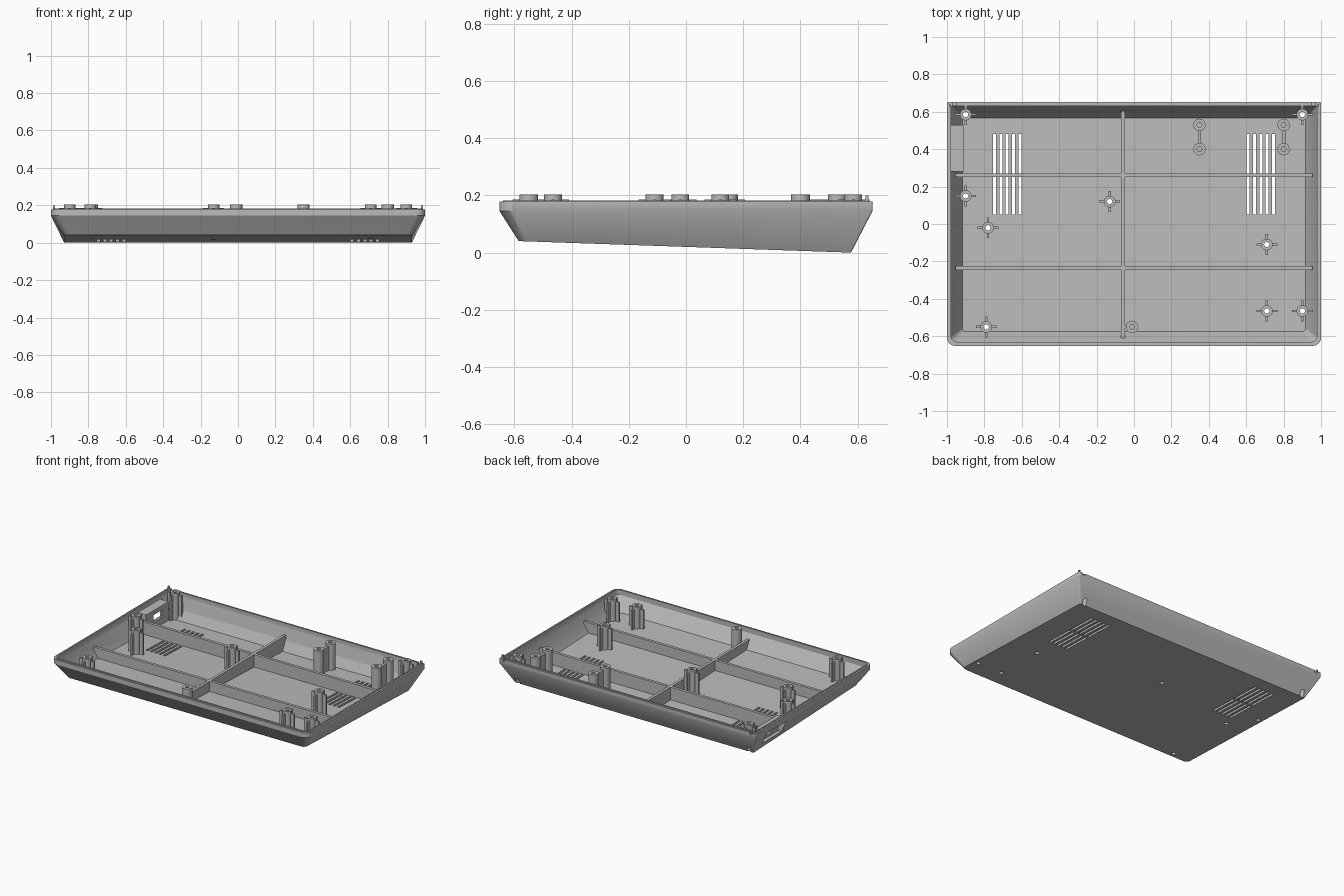
import bpy, bmesh, math
from mathutils import Matrix, Vector

cube = bpy.data.objects.get("Cube")
if cube:
    bpy.data.objects.remove(cube, do_unlink=True)

grey = bpy.data.materials.new("grey plastic")
grey.use_nodes = True
grey.diffuse_color = (0.5, 0.5, 0.5, 1)
grey.node_tree.nodes["Principled BSDF"].inputs["Base Color"].default_value = (0.5, 0.5, 0.5, 1)


def finish(bm, name, helper=False):
    bmesh.ops.recalc_face_normals(bm, faces=bm.faces)
    mesh = bpy.data.meshes.new(name)
    bm.to_mesh(mesh)
    bm.free()
    mesh.materials.append(grey)
    ob = bpy.data.objects.new(name, mesh)
    bpy.context.scene.collection.objects.link(ob)
    ob.hide_render = helper
    return ob


def add_box(bm, x0, x1, y0, y1, z0, z1):
    size = Matrix.Diagonal((x1 - x0, y1 - y0, z1 - z0, 1))
    centre = Matrix.Translation(((x0 + x1) / 2, (y0 + y1) / 2, (z0 + z1) / 2))
    bmesh.ops.create_cube(bm, size=1, matrix=centre @ size)


def add_cylinder(bm, x, y, r, z0, z1):
    bmesh.ops.create_cone(bm, cap_ends=True, segments=24, radius1=r, radius2=r, depth=z1 - z0,
                          matrix=Matrix.Translation((x, y, (z0 + z1) / 2)))


def box(name, *dims):
    bm = bmesh.new()
    add_box(bm, *dims)
    return finish(bm, name)


def floor_z(y):
    return 0.02 - 0.0345 * (y - 0.0) if y < 0.575 else 0.0


def ring(bm, hx, y0, y1, radius, z):
    """Rectangle with round front corners and tight back corners."""
    verts = []
    for sx, y, r, start in ((1, y1, 0.006, 0), (-1, y1, 0.006, 90),
                            (-1, y0, radius, 180), (1, y0, radius, 270)):
        cx = sx * (hx - r)
        cy = y - r if y == y1 else y + r
        for i in range(7):
            a = math.radians(start + 15 * i)
            px, py = cx + r * math.cos(a), cy + r * math.sin(a)
            verts.append(bm.verts.new((px, py, z(py) if callable(z) else z)))
    return verts


def loft(name, rings, helper=False):
    bm = bmesh.new()
    loops = [ring(bm, *r) for r in rings]
    for a, b in zip(loops, loops[1:]):
        for i in range(len(a)):
            j = (i + 1) % len(a)
            bm.faces.new((a[i], a[j], b[j], b[i]))
    bm.faces.new(loops[0])
    bm.faces.new(loops[-1])
    return finish(bm, name, helper)


def cut(ob, *steps):
    """Apply boolean steps, then bake the result."""
    for operation, tool in steps:
        mod = ob.modifiers.new("cut", "BOOLEAN")
        mod.operation, mod.object, mod.solver = operation, tool, "EXACT"
    bpy.context.view_layer.update()
    graph = bpy.context.evaluated_depsgraph_get()
    mesh = bpy.data.meshes.new_from_object(ob.evaluated_get(graph))
    ob.modifiers.clear()
    ob.data = mesh


def smooth(ob):
    bpy.ops.object.select_all(action="DESELECT")
    ob.select_set(True)
    bpy.context.view_layer.objects.active = ob
    bpy.ops.object.shade_smooth_by_angle(angle=math.radians(30))


# Tray shell: sloping base, flared walls, upright rim with a small inner ridge
shell = loft("tray_shell", [
    (0.93, -0.585, 0.577, 0.03, floor_z),
    (1.0, -0.652, 0.652, 0.045, 0.145),
    (1.0, -0.652, 0.652, 0.045, 0.178),
    (0.988, -0.64, 0.64, 0.035, 0.178),
    (0.988, -0.64, 0.64, 0.035, 0.183),
    (0.978, -0.63, 0.63, 0.03, 0.183),
    (0.978, -0.63, 0.63, 0.03, 0.148),
    (0.918, -0.575, 0.567, 0.02, lambda y: floor_z(y) + 0.015)])

# Envelope that trims the inner parts to the walls
envelope = loft("trim_envelope", [
    (0.924, -0.579, 0.571, 0.03, lambda y: floor_z(y) + 0.006),
    (0.992, -0.644, 0.644, 0.04, 0.147),
    (0.992, -0.644, 0.644, 0.04, 0.25)], helper=True)

cross_posts = [(-0.9, 0.585), (0.9, 0.585), (-0.9, 0.15), (-0.78, -0.02), (-0.13, 0.12),
               (0.71, -0.11), (0.71, -0.465), (0.9, -0.465), (-0.79, -0.55)]
plain_posts = [(0.35, 0.53), (0.35, 0.4), (0.8, 0.53), (0.8, 0.4), (-0.01, -0.55)]

# Cutter for screw holes
bm = bmesh.new()
for x, y in cross_posts:
    add_cylinder(bm, x, y, 0.014, -0.1, 0.3)
for x, y in plain_posts:
    add_cylinder(bm, x, y, 0.013, 0.08, 0.3)
holes = finish(bm, "screw_hole_cutter", True)

# Cutter for vents and rim notches
bm = bmesh.new()
for side in (-1, 1):
    for i in range(5):
        x = side * (0.61 + 0.034 * i)
        add_box(bm, x - 0.008, x + 0.008, 0.05, 0.48, -0.1, 0.07)
    x = side * 0.962
    add_box(bm, x - 0.009, x + 0.009, 0.6, 0.7, 0.163, 0.3)
vents = finish(bm, "vent_cutter", True)

# Cutters for the side port recess and its opening
recess = box("port_recess_cutter", -1.1, -0.928, 0.3, 0.515, 0.05, 0.135)
opening = box("port_opening_cutter", -1.2, -0.85, 0.36, 0.455, 0.065, 0.118)
recess.hide_render = opening.hide_render = True

cut(shell, ("DIFFERENCE", holes), ("DIFFERENCE", vents), ("DIFFERENCE", recess), ("DIFFERENCE", opening))
smooth(shell)

# Port housing inside the side wall
housing = box("port_housing", -1.0, -0.912, 0.28, 0.53, -0.05, 0.15)
cut(housing, ("INTERSECT", envelope), ("DIFFERENCE", recess), ("DIFFERENCE", opening))

# Stiffening ribs
ribs = [box("rib_back", -0.955, 0.955, 0.25, 0.27, -0.05, 0.115),
        box("rib_front", -0.955, 0.955, -0.245, -0.225, -0.05, 0.115),
        box("rib_middle", -0.069, -0.049, -0.625, 0.605, -0.05, 0.115)]
for rib in ribs:
    cut(rib, ("INTERSECT", envelope))


# Screw posts
def post(name, x, y, r):
    bm = bmesh.new()
    add_cylinder(bm, x, y, r, -0.05, 0.203)
    ob = finish(bm, name)
    cut(ob, ("INTERSECT", envelope), ("DIFFERENCE", holes))
    smooth(ob)


for x, y in cross_posts:
    post("cross_post", x, y, 0.031)
    for a, b in ((0.056, 0.006), (0.006, 0.056)):
        fin = box("post_fin", x - a, x + a, y - b, y + b, -0.05, 0.186)
        cut(fin, ("INTERSECT", envelope), ("DIFFERENCE", holes))
for x, y in plain_posts:
    post("plain_post", x, y, 0.033)

# Webs joining the paired posts
for x in (0.35, 0.8):
    web = box("post_web", x - 0.009, x + 0.009, 0.425, 0.505, -0.05, 0.186)
    cut(web, ("INTERSECT", envelope))
short_web = box("front_post_web", -0.06, -0.035, -0.556, -0.544, -0.05, 0.11)
cut(short_web, ("INTERSECT", envelope))

# Small locating tabs on the back corners
for side in (-1, 1):
    x = side * 0.984
    box("corner_tab", x - 0.006, x + 0.006, 0.628, 0.638, 0.17, 0.2)

for tool in (envelope, holes, vents, recess, opening):
    tool.hide_set(True)
    tool.hide_viewport = True
